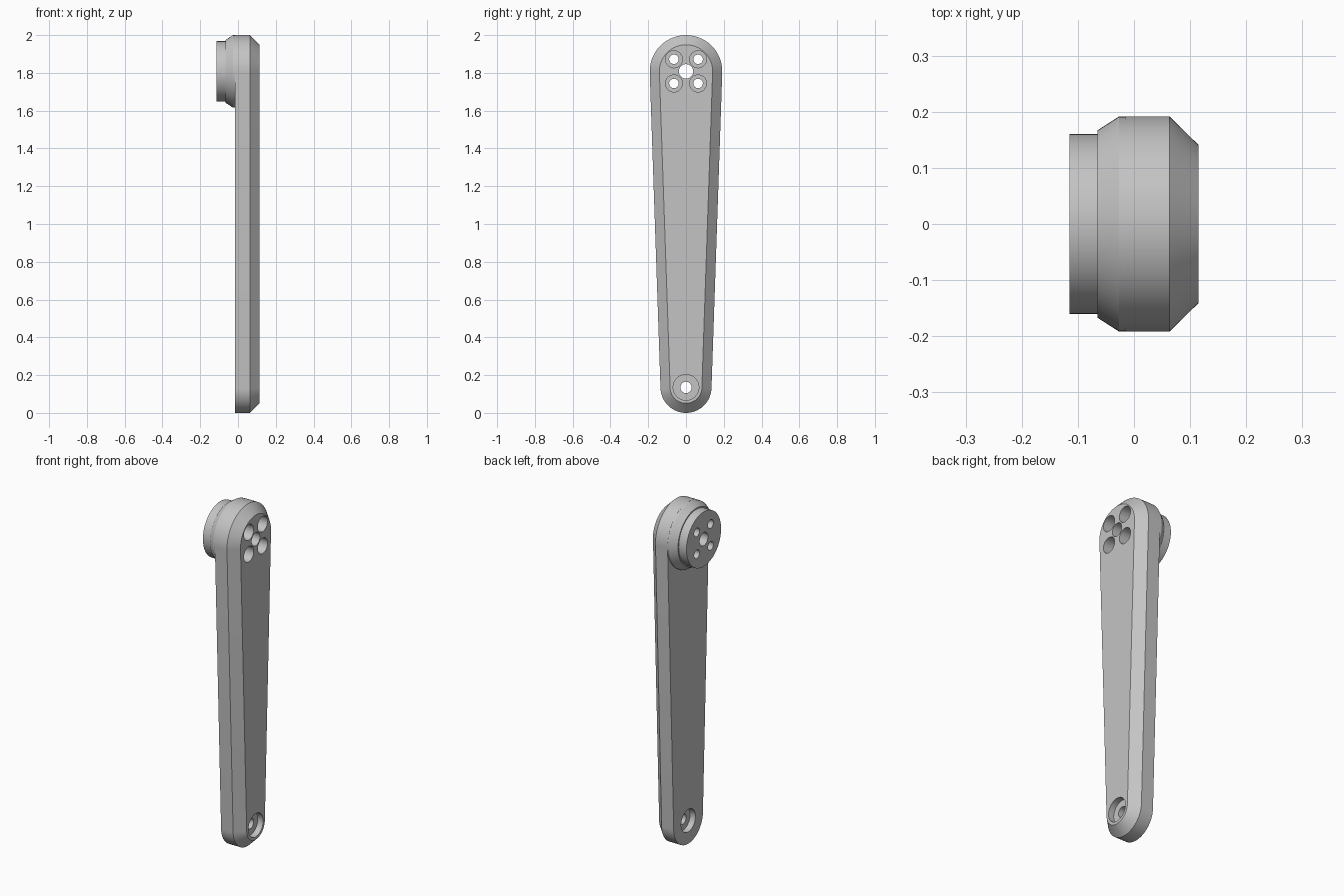
import bpy
import bmesh
from math import sin, cos, pi, asin

cube = bpy.data.objects.get("Cube")
if cube:
    bpy.data.objects.remove(cube, do_unlink=True)

metal = bpy.data.materials.new("satin grey metal")
metal.use_nodes = True
colour = (0.55, 0.55, 0.55, 1)
metal.diffuse_color = colour
metal.node_tree.nodes["Principled BSDF"].inputs["Base Color"].default_value = colour

TOP_Z, TOP_R = 1.808, 0.192
LOW_Z, LOW_R = 0.135, 0.135
ARC = 48


def arc(y, z, r, start, end, steps):
    return [(y + r * cos(start + (end - start) * i / steps),
             z + r * sin(start + (end - start) * i / steps)) for i in range(steps + 1)]


def arm_outline(inset):
    # Two round ends joined by their tangent lines
    a = asin((TOP_R - LOW_R) / (TOP_Z - LOW_Z))
    return (arc(0, TOP_Z, TOP_R - inset, -a, pi + a, ARC)
            + arc(0, LOW_Z, LOW_R - inset, pi + a, 2 * pi - a, ARC))


def circle(y, z, r, steps=64):
    return arc(y, z, r, 0, 2 * pi, steps)[:-1]


def loft(name, sections):
    # Skin a closed solid through outlines placed along x
    bm = bmesh.new()
    rings = [[bm.verts.new((x, y, z)) for y, z in pts] for x, pts in sections]
    for a, b in zip(rings, rings[1:]):
        for i in range(len(a)):
            j = (i + 1) % len(a)
            bm.faces.new((a[i], a[j], b[j], b[i]))
    bm.faces.new(rings[0])
    bm.faces.new(rings[-1])
    bmesh.ops.recalc_face_normals(bm, faces=bm.faces)
    mesh = bpy.data.meshes.new(name)
    bm.to_mesh(mesh)
    bm.free()
    mesh.materials.append(metal)
    obj = bpy.data.objects.new(name, mesh)
    bpy.context.collection.objects.link(obj)
    return obj


def turned(name, y, z, profile):
    return loft(name, [(x, circle(y, z, r)) for x, r in profile])


def combine(target, tool, operation):
    tool.hide_render = True
    mod = target.modifiers.new(operation, 'BOOLEAN')
    mod.operation = operation
    mod.solver = 'EXACT'
    mod.object = tool
    bpy.context.view_layer.objects.active = target
    bpy.ops.object.modifier_apply(modifier=mod.name)
    bpy.data.objects.remove(tool, do_unlink=True)


# Tapered arm with a chamfered outer face
arm = loft("crank_arm", [(-0.015, arm_outline(0)), (0.063, arm_outline(0)),
                         (0.115, arm_outline(0.051))])

# Stepped round boss on the inner side
boss = turned("boss", 0, TOP_Z, [(0.02, 0.1915), (-0.027, 0.1915), (-0.065, 0.167),
                                 (-0.065, 0.16), (-0.115, 0.16)])
combine(arm, boss, 'UNION')

# Centre hole and four counterbored bolt holes
combine(arm, turned("centre_cutter", 0, TOP_Z, [(-0.2, 0.038), (0.2, 0.038)]), 'DIFFERENCE')
for sy in (-1, 1):
    for sz in (-1, 1):
        bolt = turned("bolt_cutter", sy * 0.064, TOP_Z + sz * 0.064,
                      [(-0.2, 0.025), (-0.03, 0.025), (-0.03, 0.045), (0.2, 0.045)])
        combine(arm, bolt, 'DIFFERENCE')

# Lower hole, counterbored from both sides
lower = turned("lower_cutter", 0, LOW_Z,
               [(-0.1, 0.066), (0.02, 0.066), (0.02, 0.03),
                (0.08, 0.03), (0.08, 0.068), (0.2, 0.068)])
combine(arm, lower, 'DIFFERENCE')

bpy.ops.object.select_all(action='DESELECT')
arm.select_set(True)
bpy.context.view_layer.objects.active = arm
bpy.ops.object.shade_smooth_by_angle(angle=pi / 7)
